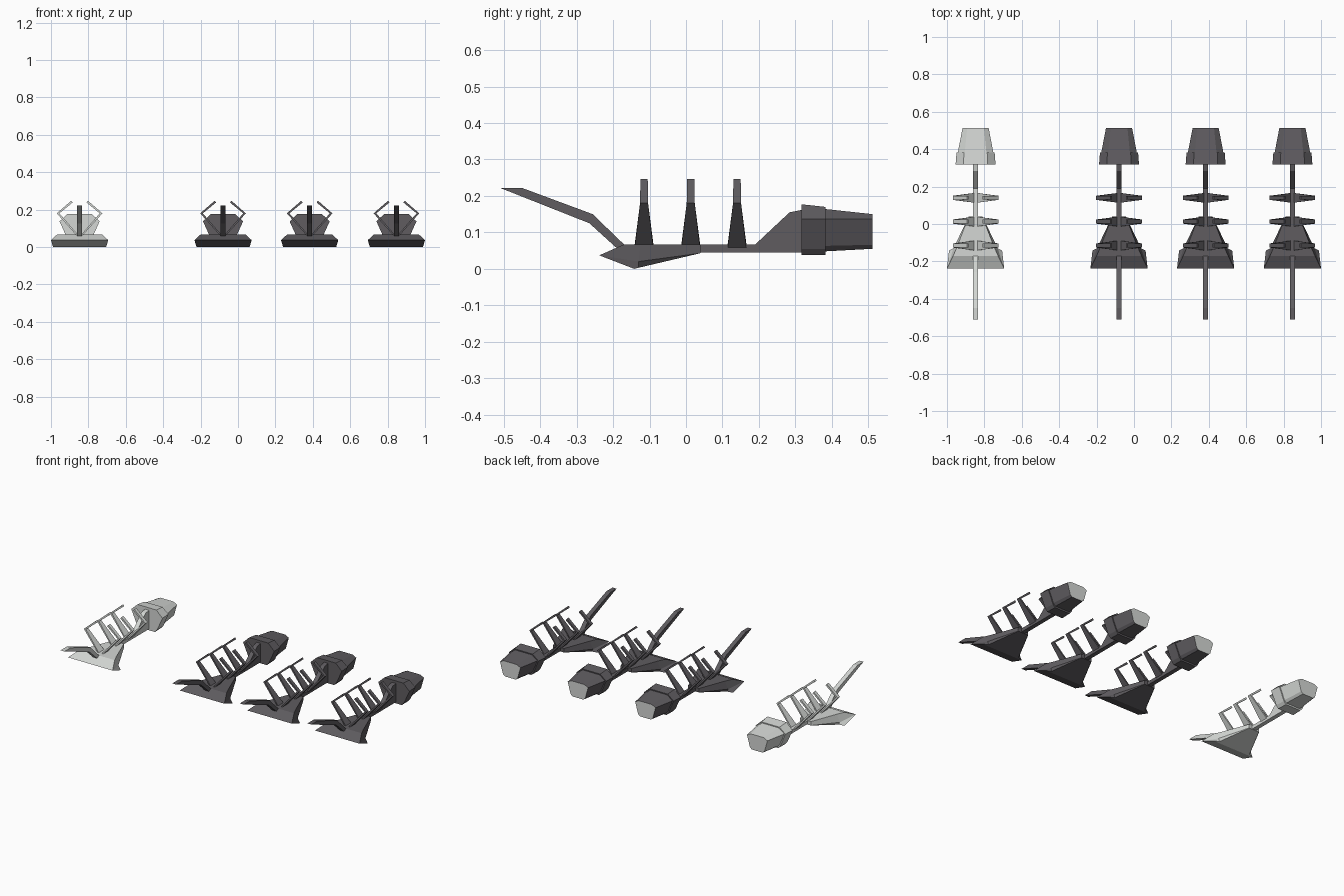
import bpy, bmesh

if "Cube" in bpy.data.objects:
    bpy.data.objects.remove(bpy.data.objects["Cube"])

def material(name, c):
    m = bpy.data.materials.new(name)
    m.diffuse_color = (*c, 1)
    m.use_nodes = True
    m.node_tree.nodes["Principled BSDF"].inputs["Base Color"].default_value = m.diffuse_color
    return m

DARK = material("dark_grey", (0.115, 0.108, 0.118))
LIGHT = material("light_grey", (0.66, 0.68, 0.66))

def finish(bm, name, x, mats):
    bmesh.ops.recalc_face_normals(bm, faces=bm.faces)
    me = bpy.data.meshes.new(name)
    bm.to_mesh(me)
    bm.free()
    ob = bpy.data.objects.new(name, me)
    ob.location.x = x
    for m in mats:
        me.materials.append(m)
    bpy.context.collection.objects.link(ob)
    return ob

def loft(bm, rings):
    """Join equal-sized rings of points with quads and cap both ends."""
    vs = [[bm.verts.new(p) for p in r] for r in rings]
    n = len(vs[0])
    for a, b in zip(vs, vs[1:]):
        for i in range(n):
            j = (i + 1) % n
            bm.faces.new((a[i], a[j], b[j], b[i]))
    bm.faces.new(vs[0])
    return bm.faces.new(vs[-1])

def mirrored(half):
    """Close a list of right-side points with its mirror image."""
    return half + [(-x, y, z) for x, y, z in reversed(half)]

# side profile (y, z) of the thin bent spine
SPINE = [(-.51, .222), (-.45, .222), (-.256, .15), (-.17, .067), (.19, .067), (.284, .155),
         (.325, .163), (.325, .045), (-.17, .045), (-.188, .055), (-.265, .125)]

def spine(x, mat):
    bm = bmesh.new()
    loft(bm, [[(s, y, z) for y, z in SPINE] for s in (-.0135, .0135)])
    finish(bm, "spine", x, [mat])

def front_blade(x, mat):
    bm = bmesh.new()
    top = mirrored([(.12, -.17, .067), (.10, -.125, .067), (.037, .04, .067)])
    rim = mirrored([(.153, -.238, .037), (.142, -.14, .004), (.037, .04, .043)])
    bottom = mirrored([(.142, -.142, 0), (.11, -.13, .003), (.035, .04, .043)])
    # the rim ring runs round the widest outline
    rim[1], rim[-2] = (.118, -.13, .02), (-.118, -.13, .02)
    loft(bm, [top, rim, bottom])
    finish(bm, "front_blade", x, [mat])

def rib(x, y, mat):
    bm = bmesh.new()
    for s in (-1, 1):
        # (x, z, half width along y) up the bent arm, with an offset inner skin
        arm = [(.008, .053, .026, .0, .012), (.122, .18, .011, -.014, 0), (.045, .247, .010, -.008, -.009)]
        loft(bm, [[(s * px, y - w, z), (s * px, y + w, z),
                   (s * (px + dx), y + w, z + dz), (s * (px + dx), y - w, z + dz)]
                  for px, z, w, dx, dz in arm])
    finish(bm, "rib", x, [mat])

def head_ring(y, pts):
    return mirrored([(px, y, z) for px, z in pts])

def engine(x, mat):
    bm = bmesh.new()
    cap = loft(bm, [
        head_ring(.317, [(.065, .177), (.107, .137), (.07, .055), (.055, .038)]),
        head_ring(.382, [(.062, .17), (.102, .137), (.068, .055), (.053, .038)]),
        head_ring(.382, [(.058, .164), (.095, .137), (.064, .063), (.05, .048)]),
        head_ring(.512, [(.045, .15), (.07, .137), (.05, .066), (.037, .055)])])
    cap.material_index = 1      # pale nozzle face
    finish(bm, "engine", x, [mat, LIGHT])

# one pale craft and three dark ones in a row
for cx, m in ((-.847, LIGHT), (-.08, DARK), (.383, DARK), (.847, DARK)):
    spine(cx, m)
    front_blade(cx, m)
    engine(cx, m)
    for ry in (-.115, .013, .14):
        rib(cx, ry, m)
